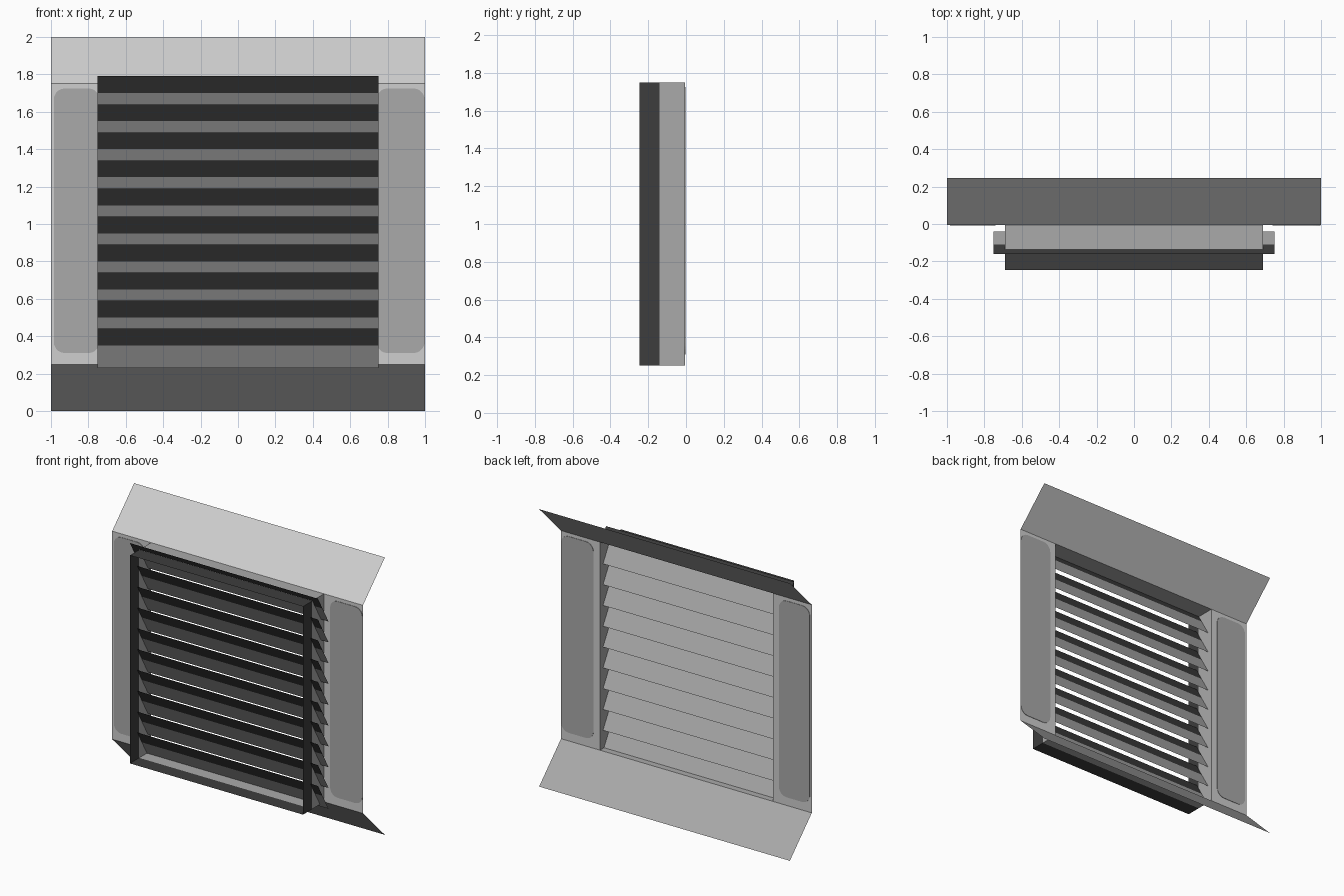
import bpy, math

if "Cube" in bpy.data.objects:
    bpy.data.objects.remove(bpy.data.objects["Cube"])

def material(name, v):
    m = bpy.data.materials.new(name)
    m.diffuse_color = (v, v, v, 1)
    m.use_nodes = True
    m.node_tree.nodes["Principled BSDF"].inputs["Base Color"].default_value = m.diffuse_color
    return m

LIGHT = material("light_grey", 0.62)
MID = material("mid_grey", 0.40)
DARK = material("dark_grey", 0.047)

Y = -0.005       # plane of the wall sheet
Z0, Z1 = 0.25, 1.75
HALF = 0.69      # half width of the opening

def sheet(name, verts, faces, mats, idx=None):
    me = bpy.data.meshes.new(name)
    me.from_pydata(verts, [], faces)
    for m in mats:
        me.materials.append(m)
    if idx:
        for p, i in zip(me.polygons, idx):
            p.material_index = i
    ob = bpy.data.objects.new(name, me)
    bpy.context.collection.objects.link(ob)
    return ob

def strip(name, x0, x1, profile, mats, idx=None):
    """Sweep a (y, z) profile along x as a thin sheet."""
    verts = [(x, y, z) for y, z in profile for x in (x0, x1)]
    faces = [(2 * i, 2 * i + 1, 2 * i + 3, 2 * i + 2) for i in range(len(profile) - 1)]
    return sheet(name, verts, faces, mats, idx)

# sloped flanges folded back at top and bottom
strip("top_flange", -1, 1, [(Y, Z1), (Y + 0.25, 2.0)], [LIGHT])
strip("bottom_flange", -1, 1, [(Y + 0.25, 0.0), (Y, Z0)], [MID])

# flat side sheets beside the opening
for side, a, b in (("left", -1, -HALF), ("right", HALF, 1)):
    strip(side + "_side_sheet", a, b, [(Y, Z0), (Y, Z1)], [LIGHT])

# rounded painted panels, visible on both faces of the side sheets
def rounded_panel(name, x0, x1, z0, z1, r, t=0.003):
    ring = []
    corners = ((x1 - r, z1 - r), (x0 + r, z1 - r), (x0 + r, z0 + r), (x1 - r, z0 + r))
    for q, (cx, cz) in enumerate(corners):
        for k in range(6):
            a = math.pi / 2 * (q + k / 5)
            ring.append((cx + r * math.cos(a), cz + r * math.sin(a)))
    n = len(ring)
    verts = [(x, Y + s * t, z) for s in (-1, 1) for x, z in ring]
    faces = [tuple(range(n)), tuple(range(2 * n - 1, n - 1, -1))]
    faces += [(i, n + i, n + (i + 1) % n, (i + 1) % n) for i in range(n)]
    sheet(name, verts, faces, [MID])

rounded_panel("left_panel", -0.985, -0.74, 0.31, 1.725, 0.06)
rounded_panel("right_panel", 0.74, 0.998, 0.31, 1.725, 0.06)

# open rectangular duct frame, dark front band and grey rear band
loop = [(-HALF, Z0), (HALF, Z0), (HALF, Z1), (-HALF, Z1)]
verts = [(x, y, z) for y in (-0.245, -0.14, Y) for x, z in loop]
faces, idx = [], []
for band in (0, 1):
    for i in range(4):
        j = (i + 1) % 4
        faces.append((band * 4 + i, band * 4 + j, band * 4 + 4 + j, band * 4 + 4 + i))
        idx.append(band)
sheet("duct_frame", verts, faces, [DARK, MID], idx)

# ten tilted slats, high at the front, with a dark front band
for k in range(10):
    top = 1.79 - 0.15 * k
    strip("slat_%02d" % (k + 1), -0.75, 0.75,
          [(-0.16, top), (-0.109, top - 0.09), (-0.04, top - 0.21)],
          [DARK, MID], [0, 1])
